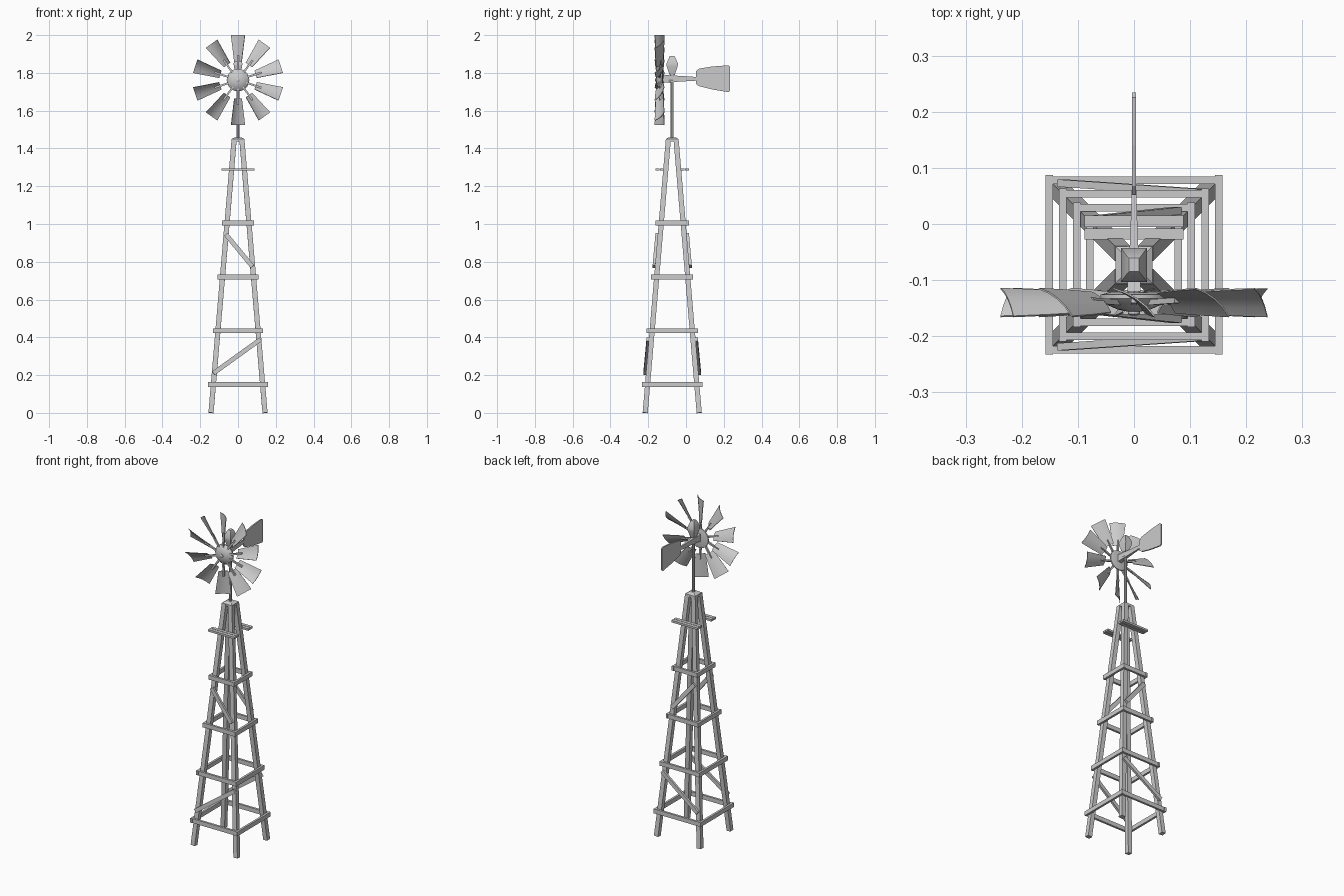
import bpy, bmesh, math
from mathutils import Vector, Matrix

if "Cube" in bpy.data.objects:
    bpy.data.objects.remove(bpy.data.objects["Cube"])

CY = -0.073            # tower axis in y
RZ, RY = 1.762, -0.14  # rotor centre


def mesh_obj(name, verts, faces, smooth=False):
    me = bpy.data.meshes.new(name)
    me.from_pydata([tuple(v) for v in verts], [], faces)
    bm = bmesh.new()
    bm.from_mesh(me)
    bmesh.ops.recalc_face_normals(bm, faces=bm.faces)
    bm.to_mesh(me)
    bm.free()
    ob = bpy.data.objects.new(name, me)
    bpy.context.collection.objects.link(ob)
    if smooth:
        bpy.ops.object.select_all(action='DESELECT')
        ob.select_set(True)
        bpy.context.view_layer.objects.active = ob
        bpy.ops.object.shade_smooth_by_angle(angle=math.radians(40))
    return ob


def loft(name, rings, smooth=False):
    """Skin a list of equal-length point rings and cap both ends."""
    n = len(rings[0])
    verts = [p for r in rings for p in r]
    faces = [(i * n + j, i * n + (j + 1) % n, (i + 1) * n + (j + 1) % n, (i + 1) * n + j)
             for i in range(len(rings) - 1) for j in range(n)]
    faces += [tuple(range(n)), tuple(range(len(verts) - n, len(verts)))]
    return mesh_obj(name, verts, faces, smooth)


def beam(name, p, q, w, h, side):
    """Rectangular bar from p to q; w is its size along side, h across it."""
    p, q = Vector(p), Vector(q)
    d = (q - p).normalized()
    s = Vector(side)
    s = (s - d * s.dot(d)).normalized()
    t = d.cross(s)
    corners = [s * a * w / 2 + t * b * h / 2 for a, b in ((-1, -1), (1, -1), (1, 1), (-1, 1))]
    return loft(name, [[p + c for c in corners], [q + c for c in corners]])


def rect_z(z, hx, hy):
    return [(a * hx, CY + b * hy, z) for a, b in ((-1, -1), (1, -1), (1, 1), (-1, 1))]


def rect_y(y, hx, z0, z1):
    return [(-hx, y, z0), (hx, y, z0), (hx, y, z1), (-hx, y, z1)]


def circle_y(y, r, n):
    return [(r * math.cos(2 * math.pi * i / n), y, RZ + r * math.sin(2 * math.pi * i / n))
            for i in range(n)]


# Four tapering legs
for sx in (-1, 1):
    for sy in (-1, 1):
        beam("tower_leg", (sx * 0.143, CY + sy * 0.143, 0),
             (sx * 0.0205, CY + sy * 0.0205, 1.447), 0.027, 0.027, (1, 0, 0))

# Horizontal girt rings around the legs
for z, r in ((0.15, 0.151), (0.435, 0.127), (0.72, 0.102), (1.006, 0.079)):
    for s in (-1, 1):
        beam("cross_girt", (-r, CY + s * r, z), (r, CY + s * r, z), 0.013, 0.026, (0, 1, 0))
        beam("side_girt", (s * r, CY - r - 0.009, z), (s * r, CY + r + 0.009, z),
             0.013, 0.026, (1, 0, 0))

# Diagonal braces on front and back, and the two plank platforms
for s in (-1, 1):
    beam("lower_brace", (-0.13, CY + s * 0.146, 0.21), (0.12, CY + s * 0.129, 0.39),
         0.013, 0.024, (0, 1, 0))
    beam("upper_brace", (-0.064, CY + s * 0.082, 0.945), (0.076, CY + s * 0.097, 0.775),
         0.013, 0.024, (0, 1, 0))
    for off in (0.055, 0.078):
        beam("platform_plank", (-0.088, CY + s * off, 1.289), (0.088, CY + s * off, 1.289),
             0.020, 0.012, (0, 1, 0))

# Tower cap, mast and gearbox housing
loft("tower_cap", [rect_z(1.437, 0.033, 0.033), rect_z(1.450, 0.033, 0.033),
                   rect_z(1.458, 0.020, 0.020)])
loft("mast", [[(0.008 * math.cos(i * math.pi / 4), CY + 0.008 * math.sin(i * math.pi / 4), z)
               for i in range(8)] for z in (1.45, 1.80)], True)
loft("gearbox", [rect_z(1.79, 0.011, 0.014), rect_z(1.835, 0.022, 0.029),
                 rect_z(1.850, 0.023, 0.030), rect_z(1.885, 0.012, 0.015),
                 rect_z(1.89, 0.009, 0.012)], True)

# Tail boom and vane
loft("tail_boom", [rect_y(-0.12, 0.012, 1.747, 1.791), rect_y(-0.10, 0.012, 1.750, 1.788),
                   rect_y(-0.03, 0.007, 1.754, 1.784), rect_y(0.06, 0.004, 1.759, 1.778)])
vane = [(0.052, 1.742), (0.052, 1.808), (0.068, 1.822), (0.14, 1.834), (0.225, 1.840),
        (0.234, 1.832), (0.234, 1.706), (0.225, 1.698), (0.14, 1.712), (0.068, 1.730)]
loft("tail_vane", [[(x, y, z) for y, z in vane] for x in (-0.004, 0.004)])

# Domed hub with a centre boss, and the axle behind it
loft("hub", [circle_y(y, r, 20) for y, r in
             ((-0.122, 0.045), (-0.126, 0.060), (-0.133, 0.060), (-0.144, 0.048),
              (-0.152, 0.030), (-0.156, 0.012))], True)
loft("hub_boss", [circle_y(y, r, 10) for y, r in
                  ((-0.150, 0.011), (-0.160, 0.011), (-0.163, 0.006))], True)
loft("axle", [circle_y(-0.07, 0.012, 8), circle_y(-0.125, 0.012, 8)], True)


def blade_ring(r, half_w, half_d, thick):
    """Curved blade section at radius r: right edge forward, left edge back."""
    n = Vector((-half_d, -half_w)).normalized()
    front, back = [], []
    for u in (-1, -0.5, 0, 0.5, 1):
        c = Vector((u * half_w, -u * half_d)) - n * (1 - u * u) * half_w * 0.22
        front.append(c + n * thick / 2)
        back.append(c - n * thick / 2)
    return [(p.x, p.y, r) for p in front + back[::-1]]


# Ten pitched blades with their arms
for k in range(10):
    rot = Matrix.Translation((0, RY, RZ)) @ Matrix.Rotation(k * math.pi / 5, 4, 'Y')
    blade = loft("blade", [blade_ring(0.098, 0.020, 0.018, 0.003),
                           blade_ring(0.165, 0.028, 0.022, 0.003),
                           blade_ring(0.238, 0.037, 0.025, 0.003)], True)
    arm = beam("blade_arm", (0, 0, 0.04), (0, 0.004, 0.13), 0.010, 0.010, (1, 0, 0))
    blade.matrix_world = rot
    arm.matrix_world = rot
